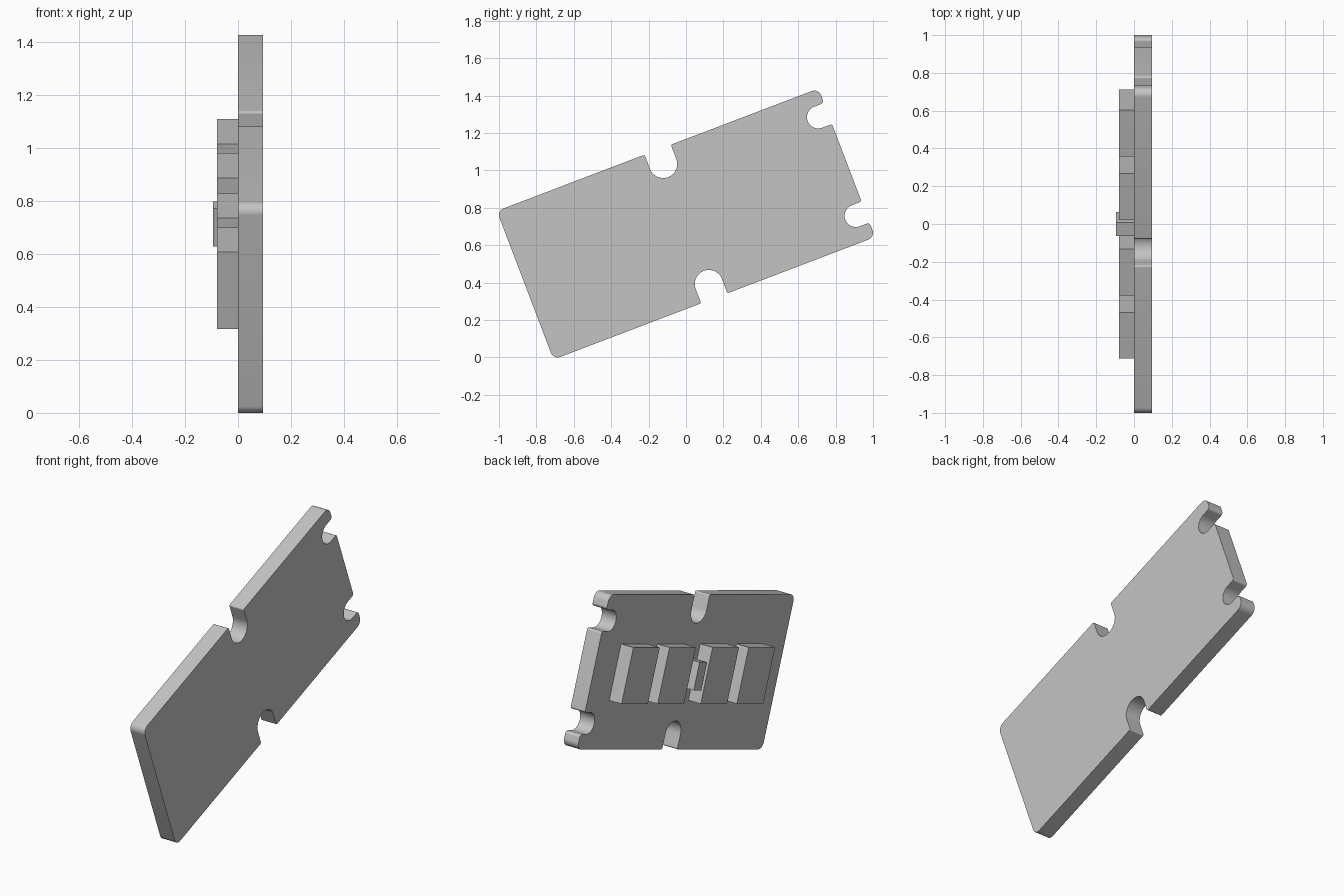
import bpy
import bmesh
from math import sin, cos, pi, radians
from mathutils import Vector

if "Cube" in bpy.data.objects:
    bpy.data.objects.remove(bpy.data.objects["Cube"])

TILT = radians(20.85)
CENTRE_Z = 0.713

grey = bpy.data.materials.new("plain grey")
grey.use_nodes = True
colour = (0.55, 0.55, 0.55, 1)
grey.diffuse_color = colour
grey.node_tree.nodes["Principled BSDF"].inputs["Base Color"].default_value = colour


def rounded(corners, steps=12):
    """Round every right-angled corner (u, v, radius) with an arc."""
    points = []
    for i, (u, v, r) in enumerate(corners):
        p = Vector((u, v))
        before = (Vector(corners[i - 1][:2]) - p).normalized()
        after = (Vector(corners[(i + 1) % len(corners)][:2]) - p).normalized()
        middle = p + r * (before + after)
        for k in range(steps + 1 if r else 1):
            t = k / steps * pi / 2
            points.append(middle - r * (after * cos(t) + before * sin(t)))
    return points


def slab(name, outline, x0, x1):
    """Extrude an outline along x and tilt it with the whole model."""
    bm = bmesh.new()
    face = bm.faces.new([bm.verts.new((x0, p.x, p.y)) for p in outline])
    grown = bmesh.ops.extrude_face_region(bm, geom=[face], use_keep_orig=True)
    moved = [g for g in grown["geom"] if isinstance(g, bmesh.types.BMVert)]
    bmesh.ops.translate(bm, verts=moved, vec=(x1 - x0, 0, 0))
    bmesh.ops.remove_doubles(bm, verts=bm.verts, dist=0.0001)
    bmesh.ops.recalc_face_normals(bm, faces=bm.faces)
    mesh = bpy.data.meshes.new(name)
    bm.to_mesh(mesh)
    bm.free()
    mesh.materials.append(grey)
    obj = bpy.data.objects.new(name, mesh)
    bpy.context.collection.objects.link(obj)
    obj.rotation_euler.x = TILT
    obj.location.z = CENTRE_Z
    return obj


def block(name, u, length, width, height):
    a, b = length / 2, width / 2
    outline = rounded([(u - a, -b, 0), (u - a, b, 0), (u + a, b, 0), (u + a, -b, 0)])
    return slab(name, outline, -height, 0)


# Board: upper half of the outline with edge notch and end slot, then mirrored
upper = [
    (-0.92, 0.425, 0.04),
    (-0.075, 0.425, 0.01), (-0.075, 0.268, 0.075),
    (0.075, 0.268, 0.075), (0.075, 0.425, 0.01),
    (0.92, 0.425, 0.04), (0.92, 0.342, 0.018),
    (0.804, 0.342, 0.06), (0.804, 0.222, 0.06), (0.92, 0.222, 0.012),
]
lower = [(u, -v, r) for u, v, r in reversed(upper)]
board = slab("board", rounded(upper + lower), 0, 0.094)
bpy.ops.object.select_all(action="DESELECT")
board.select_set(True)
bpy.context.view_layer.objects.active = board
bpy.ops.object.shade_smooth_by_angle(angle=radians(30))

# Four raised chips in a row
for number, u in enumerate((-0.573, -0.214, 0.214, 0.573), 1):
    block(f"chip_{number}", u, 0.262, 0.31, 0.08)

# Small taller part in the middle gap
block("centre_component", 0, 0.075, 0.155, 0.094)
